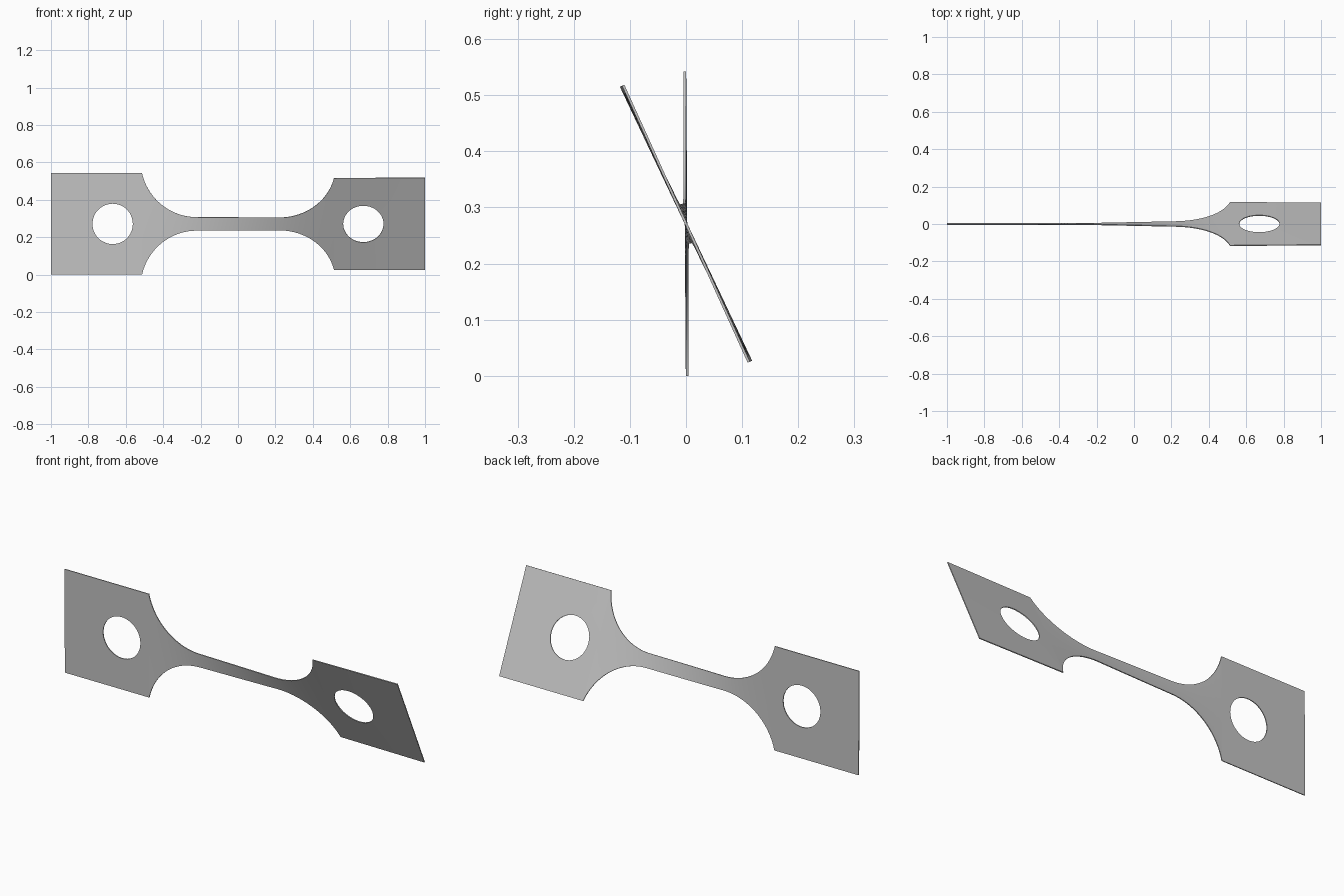
import bpy, bmesh, math
from mathutils import Vector

if "Cube" in bpy.data.objects:
    bpy.data.objects.remove(bpy.data.objects["Cube"], do_unlink=True)

HALF_H = 0.271       # half height of the end plates
NECK_H = 0.036       # half height of the neck
FILLET_R = 0.30
FILLET_X = 0.22      # where the straight neck meets the fillet
HOLE_X, HOLE_R = 0.67, 0.108
THICK = 0.0045
ROWS = 12
SHOULDER = FILLET_X + math.sqrt(FILLET_R**2 - (FILLET_R + NECK_H - HALF_H)**2)


def half_height(x):
    d = max(0, abs(x) - FILLET_X)
    return NECK_H + FILLET_R - math.sqrt(max(0, FILLET_R**2 - d * d))


# twist accumulates fastest where the bar is narrow
STEPS = 400
cumulative = [0.0]
for i in range(STEPS):
    x = -SHOULDER + 2 * SHOULDER * (i + 0.5) / STEPS
    cumulative.append(cumulative[-1] + 1 / half_height(x))


def twist(x):
    t = min(1, max(0, (x + SHOULDER) / (2 * SHOULDER)))
    part = cumulative[round(t * STEPS)] / cumulative[-1]
    relax = max(0, x - SHOULDER) / (1 - SHOULDER)
    return math.radians(0.4 + 24.9 * part - 0.9 * relax)


bm = bmesh.new()


def add_quads(loop_a, loop_b):
    """Join two equally long rows of points with quads."""
    a = [bm.verts.new((x, 0, z)) for x, z in loop_a]
    b = [bm.verts.new((x, 0, z)) for x, z in loop_b]
    for i in range(len(a) - 1):
        bm.faces.new((a[i], b[i], b[i + 1], a[i + 1]))


def column(x):
    h = half_height(x)
    return [(x, h * (2 * r / ROWS - 1)) for r in range(ROWS + 1)]


# neck with fillets, denser towards the shoulders
COLS = 64
xs = [SHOULDER * math.sin(math.pi / 2 * (2 * i / COLS - 1)) for i in range(COLS + 1)]
for x0, x1 in zip(xs, xs[1:]):
    add_quads(column(x0), column(x1))

# end plates, each a ring of quads from the hole to the rectangle
corners = [(SHOULDER, -HALF_H), (1, -HALF_H), (1, HALF_H), (SHOULDER, HALF_H)]
outer = []
for k in range(4):
    p, q = Vector(corners[k]), Vector(corners[(k + 1) % 4])
    outer += [p.lerp(q, i / ROWS) for i in range(ROWS)]
outer.append(outer[0])
centre = Vector((HOLE_X, 0))
inner = [centre + (p - centre).normalized() * HOLE_R for p in outer]
middle = [p.lerp(q, 0.4) for p, q in zip(inner, outer)]
for side in (1, -1):
    rings = [[(side * p.x, p.y) for p in ring] for ring in (inner, middle, outer)]
    add_quads(rings[0], rings[1])
    add_quads(rings[1], rings[2])

bmesh.ops.remove_doubles(bm, verts=bm.verts, dist=0.0005)

# twist about the long axis and lift to the ground
for v in bm.verts:
    a, z = twist(v.co.x), v.co.z
    v.co.y = -z * math.sin(a)
    v.co.z = z * math.cos(a) + HALF_H
bmesh.ops.recalc_face_normals(bm, faces=bm.faces)

mesh = bpy.data.meshes.new("twisted_test_bar")
bm.to_mesh(mesh)
bm.free()
bar = bpy.data.objects.new("twisted_test_bar", mesh)
bpy.context.collection.objects.link(bar)

# plain grey metal
grey = bpy.data.materials.new("light_grey")
grey.use_nodes = True
colour = (0.55, 0.55, 0.55, 1)
grey.diffuse_color = colour
grey.node_tree.nodes["Principled BSDF"].inputs["Base Color"].default_value = colour
mesh.materials.append(grey)

# sheet thickness
solid = bar.modifiers.new("sheet_thickness", "SOLIDIFY")
solid.thickness = THICK
solid.offset = 0
bpy.ops.object.select_all(action="DESELECT")
bpy.context.view_layer.objects.active = bar
bar.select_set(True)
bpy.ops.object.modifier_apply(modifier=solid.name)
bpy.ops.object.shade_smooth_by_angle(angle=math.radians(30))
